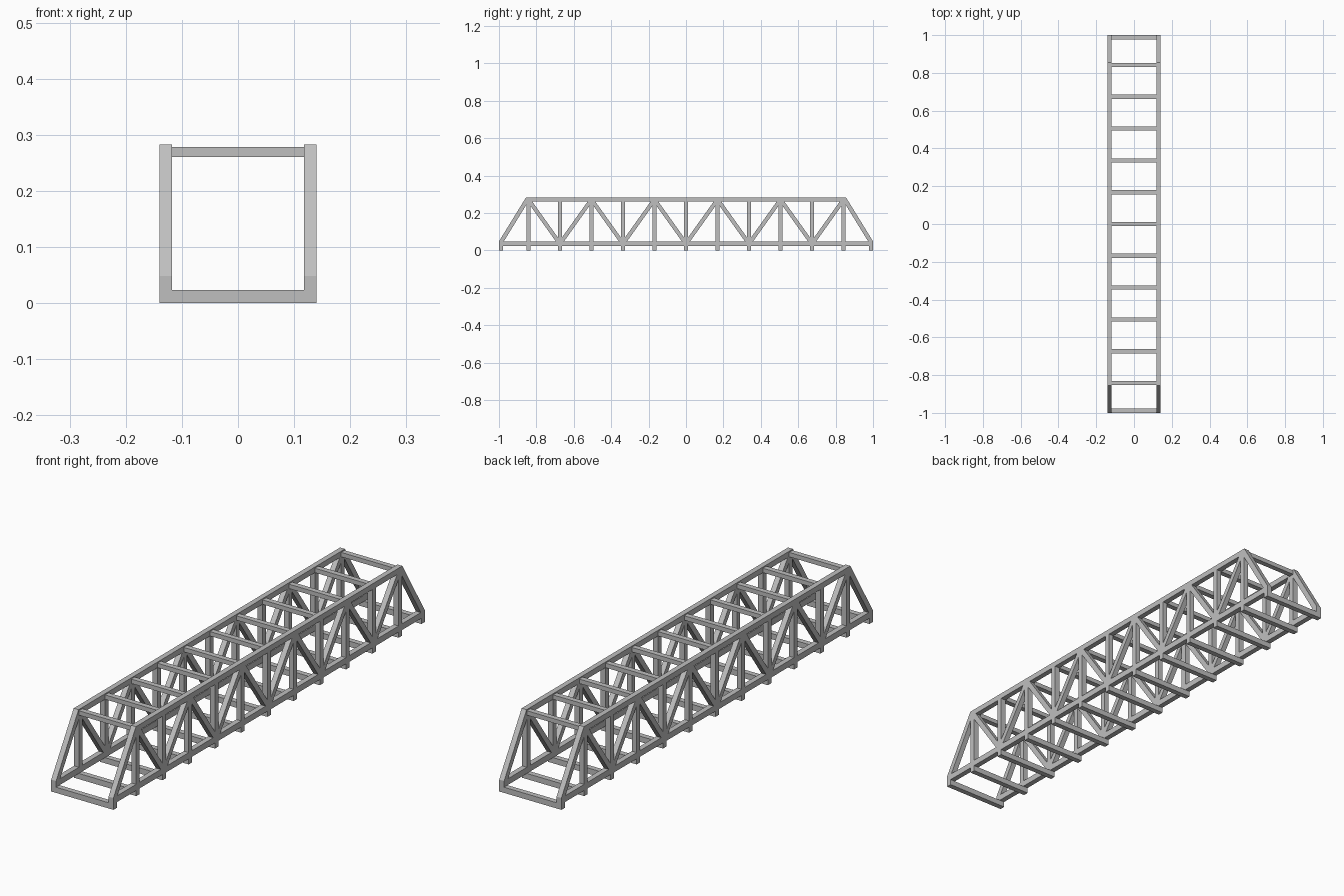
import bpy
import bmesh

if "Cube" in bpy.data.objects:
    bpy.data.objects.remove(bpy.data.objects["Cube"], do_unlink=True)

steel = bpy.data.materials.new("steel_grey")
steel.use_nodes = True
grey = (0.52, 0.52, 0.52, 1)
steel.diffuse_color = grey
steel.node_tree.nodes["Principled BSDF"].inputs["Base Color"].default_value = grey

BAR = 0.022                 # bar thickness
HALF = 0.14                 # half the width of the bridge
FLOOR, DECK = 0.023, 0.048  # bottom chord, lower and upper face
UNDER, TOP = 0.26, 0.283    # top chord, lower and upper face
STEP = 0.1685               # panel length
SLANT = 0.026               # level width of a sloping bar
LOW, HIGH = (FLOOR + DECK) / 2, (UNDER + TOP) / 2


def prism(name, profile, x0, x1):
    """Extrude a (y, z) outline from x0 to x1."""
    bm = bmesh.new()
    face = bm.faces.new([bm.verts.new((x0, y, z)) for y, z in profile])
    out = bmesh.ops.extrude_face_region(bm, geom=[face])
    verts = [v for v in out["geom"] if isinstance(v, bmesh.types.BMVert)]
    bmesh.ops.translate(bm, verts=verts, vec=(x1 - x0, 0, 0))
    bmesh.ops.recalc_face_normals(bm, faces=bm.faces[:])
    mesh = bpy.data.meshes.new(name)
    bm.to_mesh(mesh)
    bm.free()
    mesh.materials.append(steel)
    obj = bpy.data.objects.new(name, mesh)
    bpy.context.collection.objects.link(obj)


def box(name, x0, x1, y0, y1, z0, z1):
    prism(name, [(y0, z0), (y1, z0), (y1, z1), (y0, z1)], x0, x1)


def sloping(name, x0, x1, ya, za, yb, zb):
    h = SLANT / 2
    prism(name, [(ya - h, za), (ya + h, za), (yb + h, zb), (yb - h, zb)], x0, x1)


panels = range(-5, 6)

# Two side trusses
for side, x0 in (("left", HALF - BAR), ("right", -HALF)):
    x1 = x0 + BAR
    box(side + "_bottom_chord", x0, x1, -1, 1, FLOOR, DECK)
    box(side + "_top_chord", x0, x1, -5 * STEP, 5 * STEP, UNDER, TOP)
    for i in panels:
        y = i * STEP
        box(side + "_post", x0, x1, y - BAR / 2, y + BAR / 2, LOW, HIGH)
    # Web diagonals, alternating direction from panel to panel
    for i in panels[:-1]:
        a, b = (HIGH, LOW) if i % 2 else (LOW, HIGH)
        sloping(side + "_diagonal", x0, x1, i * STEP, a, (i + 1) * STEP, b)
    # Sloping end posts
    for end, s in (("front", -1), ("back", 1)):
        sloping(f"{side}_{end}_end_post", x0, x1,
                s * (1 - SLANT / 2), DECK, s * (5 * STEP), TOP)

# Floor beams under the chords, top struts between them
for i in panels:
    y = i * STEP
    box("floor_beam", -HALF, HALF, y - BAR / 2, y + BAR / 2, 0, FLOOR)
    box("top_strut", BAR - HALF, HALF - BAR, y - BAR / 2, y + BAR / 2, UNDER, TOP - 0.005)
for s in (-1, 1):
    y = s * (1 - BAR / 2)
    box("end_floor_beam", -HALF, HALF, y - BAR / 2, y + BAR / 2, 0, FLOOR)
